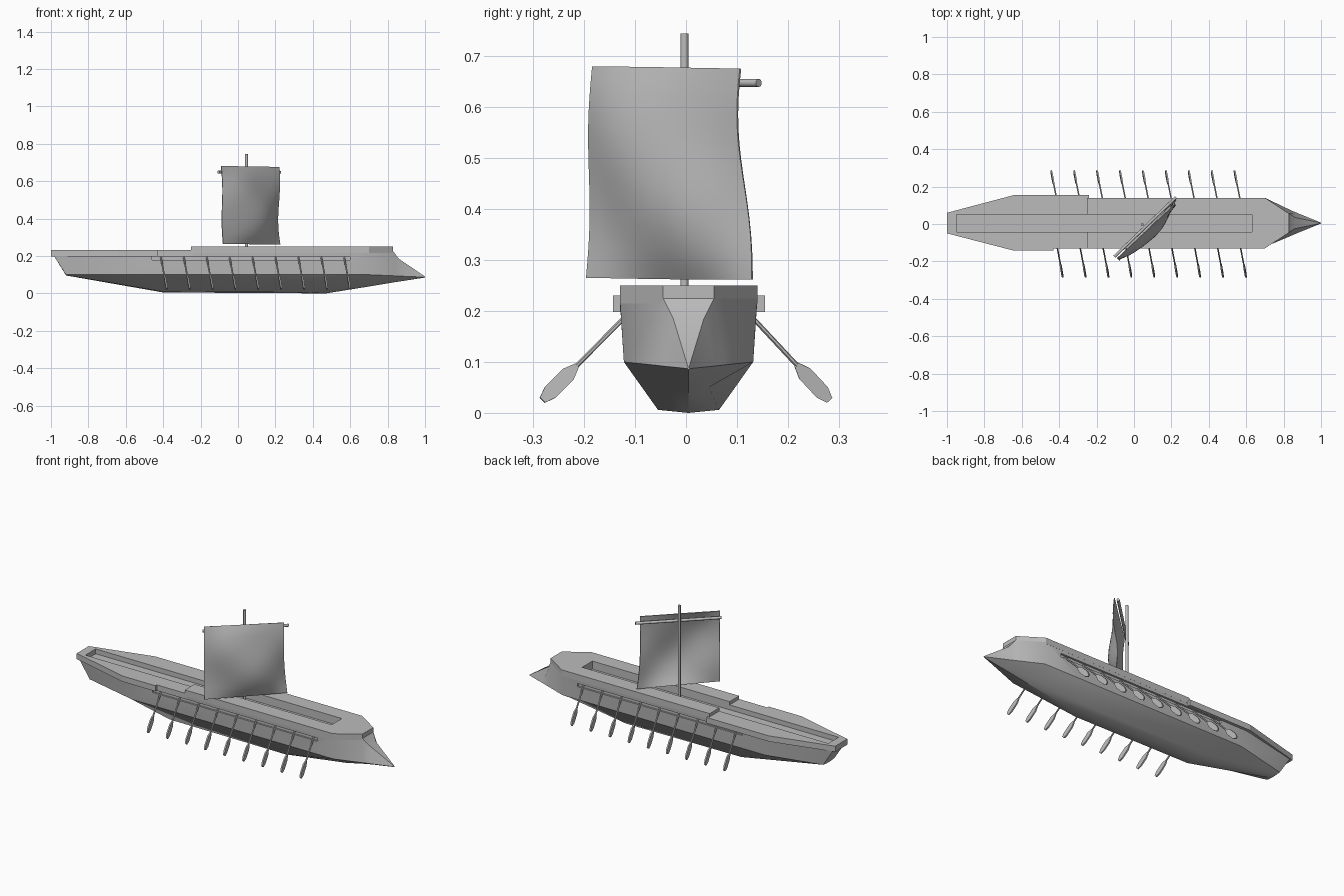
import bpy, bmesh
from math import sin, pi
from mathutils import Vector

old = bpy.data.objects.get("Cube")
if old:
    bpy.data.objects.remove(old, do_unlink=True)

GREY = (0.5, 0.5, 0.5, 1)
mat = bpy.data.materials.new("plain grey")
mat.use_nodes = True
mat.diffuse_color = GREY
mat.node_tree.nodes["Principled BSDF"].inputs["Base Color"].default_value = GREY
CY = 0.005  # hull centreline


def finish(bm, name, smooth=None):
    bmesh.ops.remove_doubles(bm, verts=bm.verts, dist=0.0005)
    bmesh.ops.recalc_face_normals(bm, faces=bm.faces)
    me = bpy.data.meshes.new(name)
    bm.to_mesh(me)
    bm.free()
    me.materials.append(mat)
    ob = bpy.data.objects.new(name, me)
    bpy.context.collection.objects.link(ob)
    if smooth:
        activate(ob)
        bpy.ops.object.shade_smooth_by_angle(angle=smooth)
    return ob


def activate(ob):
    bpy.ops.object.select_all(action="DESELECT")
    bpy.context.view_layer.objects.active = ob
    ob.select_set(True)


def loft(bm, rings):
    vs = [[bm.verts.new(p) for p in r] for r in rings]
    n = len(vs[0])
    for a, b in zip(vs, vs[1:]):
        for i in range(n):
            j = (i + 1) % n
            bm.faces.new((a[i], a[j], b[j], b[i]))
    bm.faces.new(vs[0])
    bm.faces.new(vs[-1][::-1])


def prism(name, outline, z0, z1):
    bm = bmesh.new()
    loft(bm, [[(x, y, z) for x, y in outline] for z in (z0, z1)])
    return finish(bm, name)


def box(name, x0, x1, y0, y1, z0, z1):
    return prism(name, [(x0, y0), (x1, y0), (x1, y1), (x0, y1)], z0, z1)


def cut(target, cutter):
    cutter.hide_render = True
    m = target.modifiers.new("cut", "BOOLEAN")
    m.operation = "DIFFERENCE"
    m.solver = "EXACT"
    m.object = cutter
    activate(target)
    bpy.ops.object.modifier_apply(modifier=m.name)


def rod(name, a, b, r, sides=10):
    a, b = Vector(a), Vector(b)
    bm = bmesh.new()
    bmesh.ops.create_cone(bm, cap_ends=True, segments=sides, radius1=r, radius2=r,
                          depth=(b - a).length)
    q = (b - a).to_track_quat("Z", "Y")
    for v in bm.verts:
        v.co = q @ v.co + (a + b) / 2
    return finish(bm, name, 0.7)


# Hull: each station lists deck edge, chine, bottom edge and keel as (x, half width, z)
stations = [
    [(-0.99, 0.055, 0.21), (-0.92, 0.05, 0.1), (-0.92, 0.02, 0.097), (-0.92, 0, 0.096)],
    [(-0.64, 0.135, 0.22), (-0.6, 0.127, 0.1), (-0.4, 0.06, 0.01), (-0.4, 0, 0.005)],
    [(0.47, 0.135, 0.22), (0.47, 0.127, 0.1), (0.34, 0.06, 0.006), (0.47, 0, 0)],
    [(0.7, 0.135, 0.225), (0.7, 0.127, 0.1), (0.72, 0.04, 0.05), (0.72, 0, 0.04)],
    [(0.83, 0.05, 0.225), (0.84, 0.068, 0.094), (0.84, 0.02, 0.068), (0.84, 0, 0.06)],
    [(0.86, 0.03, 0.185), (0.88, 0.051, 0.092), (0.88, 0.015, 0.073), (0.88, 0, 0.066)],
    [(1, 0.001, 0.09), (1, 0.002, 0.087), (1, 0.001, 0.086), (1, 0, 0.085)],
]
bm = bmesh.new()
loft(bm, [[(x, CY + w, z) for x, w, z in s] + [(x, CY - w, z) for x, w, z in s[-2::-1]]
          for s in stations])
hull = finish(bm, "hull")

# Deck slabs: wide low one aft, raised one forward
aft_deck = prism("aft_deck", [
    (-1, CY - 0.055), (-0.64, CY - 0.148), (-0.43, CY - 0.148), (-0.43, CY - 0.135),
    (-0.24, CY - 0.135), (-0.24, CY + 0.15), (-0.64, CY + 0.15), (-1, CY + 0.055)], 0.198, 0.231)
fore_deck = prism("fore_deck", [
    (-0.25, CY - 0.135), (0.7, CY - 0.135), (0.83, CY - 0.05), (0.83, CY + 0.05),
    (0.7, CY + 0.135), (-0.25, CY + 0.135)], 0.215, 0.25)

# Long central well and oar slots
well = box("well_cutter", -0.95, 0.63, CY - 0.047, CY + 0.047, 0.203, 0.3)
slots = [box("oar_slot_cutter", -0.46, 0.6, CY + s * 0.122, CY + s * 0.2, 0.178, 0.197)
         for s in (-1, 1)]
for part in (hull, aft_deck, fore_deck):
    cut(part, well)
for c in slots:
    cut(hull, c)
for c in [well] + slots:
    bpy.data.objects.remove(c, do_unlink=True)
activate(hull)
bpy.ops.object.shade_smooth_by_angle(angle=0.55)

# Oars: thin shaft and a flat leaf-shaped blade
BLADE = [(0, 0.005), (0.025, 0.015), (0.075, 0.015), (0.097, 0.007),
         (0.097, -0.007), (0.075, -0.015), (0.025, -0.015), (0, -0.005)]
for s, side in ((-1, "right"), (1, "left")):
    for k in range(9):
        x = -0.412 + 0.1225 * k
        root = Vector((x, CY + s * 0.122, 0.191))
        tip = Vector((x - s * 0.031, s * 0.282, 0.025))
        d = (tip - root).normalized()
        neck = tip - d * 0.097
        rod(f"{side}_oar_shaft_{k + 1}", root, neck + d * 0.01, 0.0045, 6)
        thick = Vector((1, 0, 0))
        wide = d.cross(thick).normalized()
        thick = wide.cross(d).normalized()
        bm = bmesh.new()
        loft(bm, [[neck + d * u + wide * w + thick * t for u, w in BLADE]
                  for t in (-0.004, 0.004)])
        finish(bm, f"{side}_oar_blade_{k + 1}")

# Mast and yard
rod("mast", (0.045, -0.003, 0.2), (0.045, -0.003, 0.745), 0.008, 12)
rod("yard", (-0.105, -0.175, 0.648), (0.225, 0.143, 0.648), 0.008, 12)

# Sail: grid between four corners, bellied towards the bow and rippled
N = 14
top_a, top_b = Vector((-0.09, -0.183, 0.68)), Vector((0.22, 0.107, 0.676))
low_a, low_b = Vector((-0.08, -0.195, 0.265)), Vector((0.225, 0.13, 0.262))
out = Vector((0.7, -0.71, 0))
bm = bmesh.new()
grid = []
for j in range(N + 1):
    v = j / N
    row = []
    for i in range(N + 1):
        u = i / N
        p = top_a.lerp(top_b, u).lerp(low_a.lerp(low_b, u), v)
        belly = 0.05 * sin(pi * u) * sin(pi * v) ** 0.8
        ripple = 0.01 * sin(2 * pi * v) * sin(2 * pi * u + 0.6)
        p += out * (belly + ripple)
        p.y -= 0.014 * u ** 4 * sin(pi * v) * (1 - v)
        p.x -= 0.012 * u ** 4 * sin(pi * v) * v
        row.append(bm.verts.new(p))
    grid.append(row)
for a, b in zip(grid, grid[1:]):
    for i in range(N):
        bm.faces.new((a[i], a[i + 1], b[i + 1], b[i]))
sail = finish(bm, "sail")
m = sail.modifiers.new("thickness", "SOLIDIFY")
m.thickness = 0.004
m.offset = 0
activate(sail)
bpy.ops.object.modifier_apply(modifier=m.name)
bpy.ops.object.shade_smooth_by_angle(angle=0.7)
